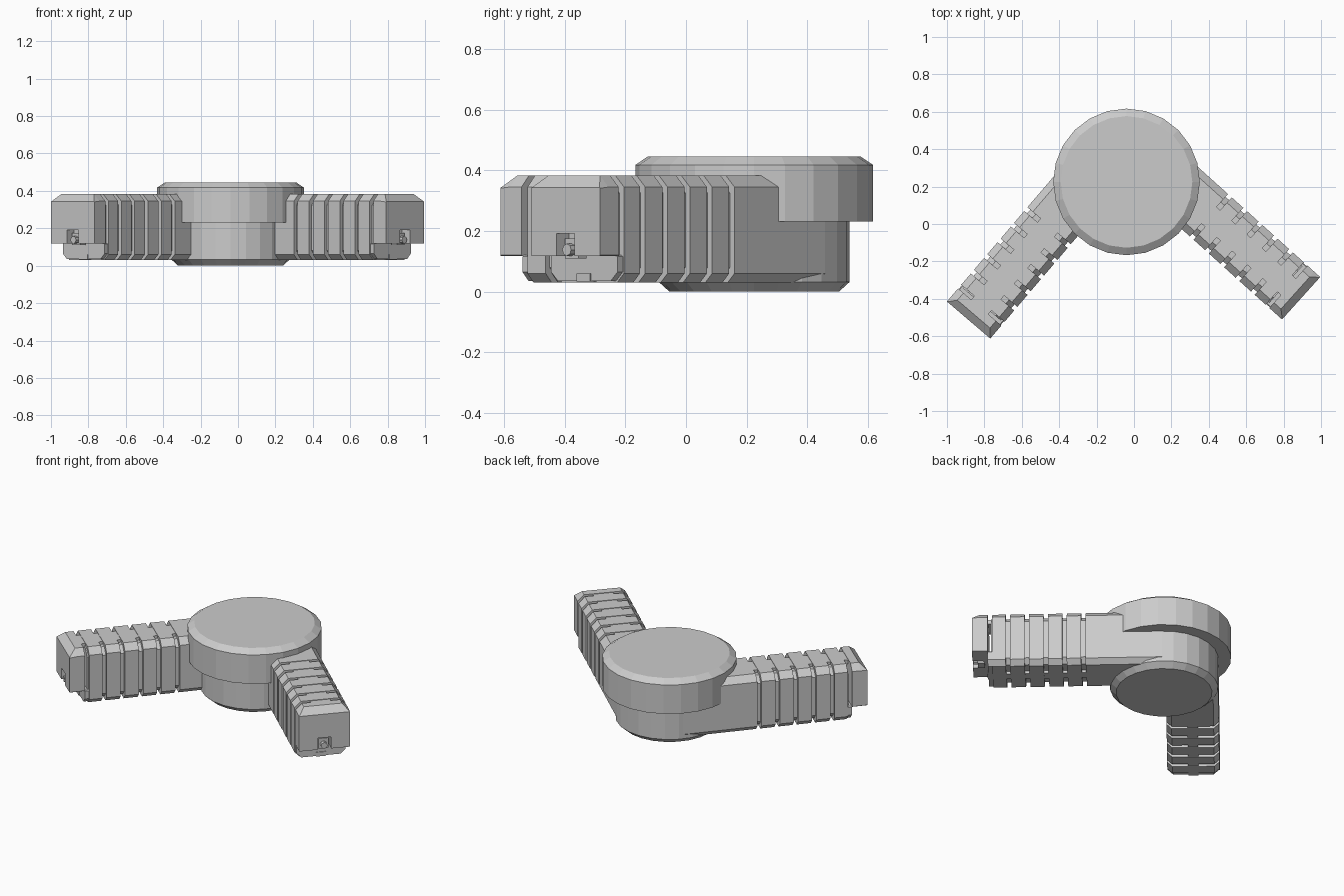
import bpy, bmesh, math
from mathutils import Vector

if "Cube" in bpy.data.objects:
    bpy.data.objects.remove(bpy.data.objects["Cube"])

HUB = (-0.04, 0.225)
V0, V1 = 0.01, 0.315      # arm side limits, measured from the hub axis
Z0, Z1 = 0.03, 0.383      # arm bottom and top
END = 1.11                # distance from hub axis to arm tip
GROOVES = [END - d for d in (0.65, 0.54, 0.43, 0.32, 0.21, 0.105)]
GAP = 0.026


def make_object(name, bm, loc=(0, 0, 0), angle=0.0):
    bmesh.ops.recalc_face_normals(bm, faces=bm.faces)
    mesh = bpy.data.meshes.new(name)
    bm.to_mesh(mesh)
    bm.free()
    ob = bpy.data.objects.new(name, mesh)
    bpy.context.collection.objects.link(ob)
    ob.location = loc
    ob.rotation_euler.z = angle
    return ob


def loft(bm, rings):
    """Skin a list of equal-length closed loops and cap both ends."""
    loops = [[bm.verts.new(p) for p in r] for r in rings]
    n = len(loops[0])
    for a, b in zip(loops, loops[1:]):
        for i in range(n):
            bm.faces.new((a[i], a[(i + 1) % n], b[(i + 1) % n], b[i]))
    bm.faces.new(loops[0])
    bm.faces.new(loops[-1])


def turned(name, profile, sides=24):
    bm = bmesh.new()
    loft(bm, [[Vector((r * math.cos(2 * math.pi * i / sides),
                       r * math.sin(2 * math.pi * i / sides), z))
               for i in range(sides)] for r, z in profile])
    return make_object(name, bm, (*HUB, 0))


def section(u, s, inset=0.0, z0=Z0, z1=Z1, top=0.038, bot=0.03):
    """Chamfered box outline across the arm at distance u."""
    a, b, z0, z1 = V0 + inset, V1 - inset, z0 + inset, z1 - inset
    pts = [(a + bot, z0), (b - bot, z0), (b, z0 + bot), (b, z1 - top),
           (b - top, z1), (a + top, z1), (a, z1 - top), (a, z0 + bot)]
    return [Vector((u, s * v, z)) for v, z in pts]


def box(bm, s, u, v, z):
    loft(bm, [[Vector((x, s * y, h)) for y, h in
               ((v[0], z[0]), (v[1], z[0]), (v[1], z[1]), (v[0], z[1]))] for x in u])


def build_arm(side, angle, s):
    loc, rot = (*HUB, 0), math.radians(angle)
    mid = (V0 + V1) / 2

    # smooth root and recessed core seen inside the grooves
    bm = bmesh.new()
    loft(bm, [section(u, s) for u in (0.0, GROOVES[0] - GAP / 2)])
    make_object(side + "_arm_root", bm, loc, rot)
    bm = bmesh.new()
    loft(bm, [section(u, s, 0.02) for u in (0.3, 1.0)])
    make_object(side + "_arm_core", bm, loc, rot)

    # ribs, with bridging tabs across the grooves
    bm = bmesh.new()
    for a, b in zip(GROOVES, GROOVES[1:]):
        loft(bm, [section(u, s) for u in (a + GAP / 2, b - GAP / 2)])
    for g in GROOVES:
        u = (g - GAP / 2 - 0.005, g + GAP / 2 + 0.005)
        box(bm, s, u, (mid - 0.06, mid + 0.06), (Z1 - 0.03, Z1 - 0.003))
        box(bm, s, u, (mid - 0.03, mid + 0.03), (Z0 + 0.003, Z0 + 0.03))
    make_object(side + "_arm_ribs", bm, loc, rot)

    # end cap with sloped top edge, overhanging the last rib
    bm = bmesh.new()
    u0 = GROOVES[-1] + GAP / 2
    loft(bm, [section(u0, s, z0=0.118, bot=0.002),
              section(END - 0.042, s, z0=0.118, bot=0.002),
              section(END, s, z0=0.118, z1=0.343, top=0.002, bot=0.002)])
    cap = make_object(side + "_arm_cap", bm, loc, rot)

    # socket notch in the cap
    bm = bmesh.new()
    box(bm, s, (END - 0.06, END + 0.05), (mid - 0.04, mid + 0.04), (0.08, 0.192))
    cutter = make_object(side + "_socket_cutter", bm, loc, rot)
    cutter.hide_render = True
    cutter.hide_viewport = True
    mod = cap.modifiers.new("socket", 'BOOLEAN')
    mod.object = cutter
    mod.operation = 'DIFFERENCE'
    mod.solver = 'EXACT'

    # peg and block in the socket
    bm = bmesh.new()
    box(bm, s, (END - 0.07, END - 0.03), (mid - 0.03, mid + 0.03), (0.11, 0.175))
    loft(bm, [[Vector((u, s * mid + 0.02 * math.cos(math.pi * i / 4),
                       0.138 + 0.02 * math.sin(math.pi * i / 4))) for i in range(8)]
              for u in (END - 0.05, END - 0.005)])
    make_object(side + "_socket_peg", bm, loc, rot)

    # lower lip below the cap
    bm = bmesh.new()
    loft(bm, [section(u, s, 0.005, z1=0.125, top=0.005) for u in (0.95, u0)])
    make_object(side + "_arm_lip", bm, loc, rot)


# hub: wide upper disc on a narrower base
turned("hub_top", [(0.392, 0.232), (0.392, 0.418), (0.352, 0.445)])
turned("hub_base", [(0.28, 0.003), (0.315, 0.035), (0.315, 0.25)])
bpy.context.view_layer.update()
bpy.data.objects["hub_base"].location.z = -0.003

# two ribbed arms at right angles
build_arm("right", -42, 1)
build_arm("left", -130.5, -1)
